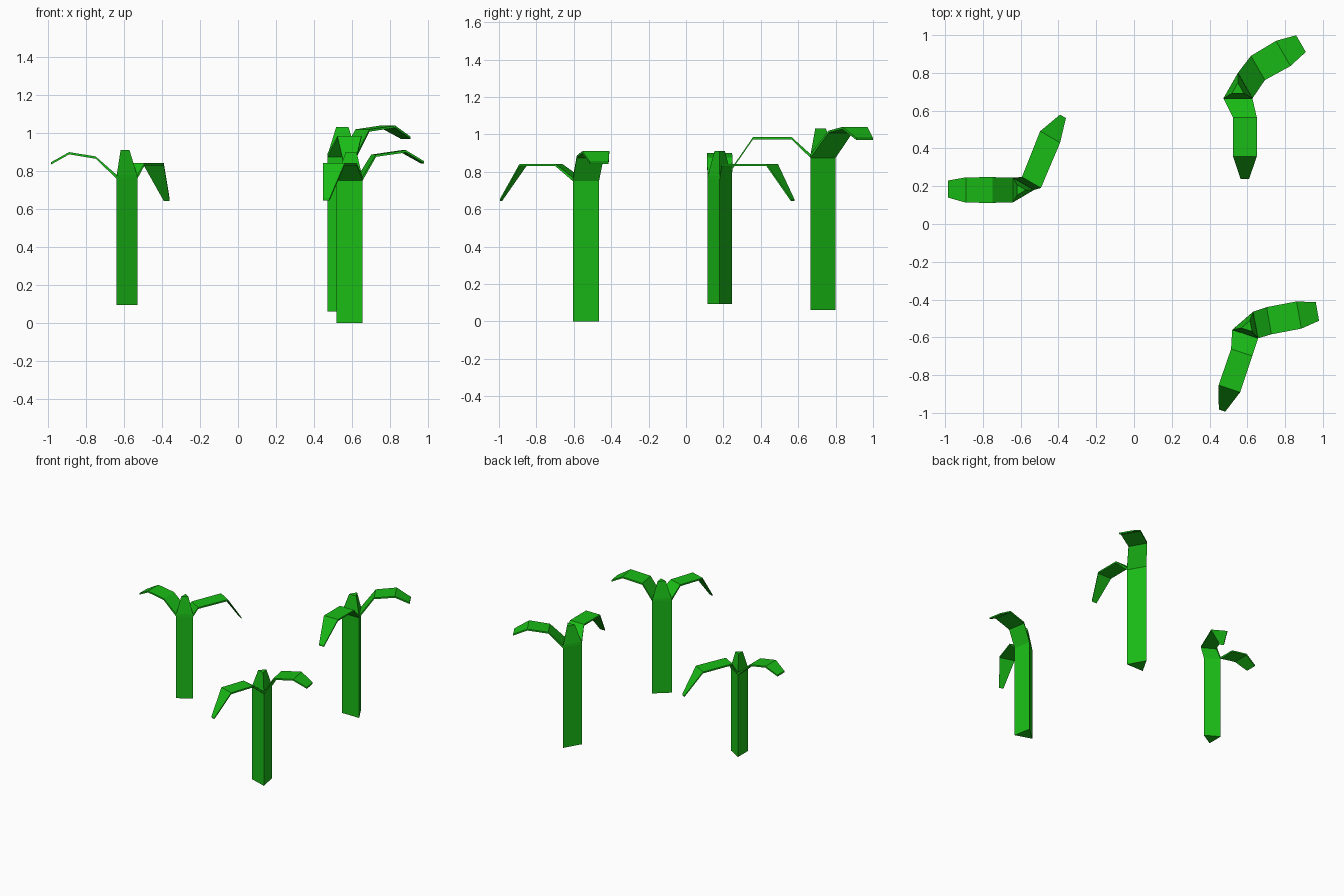
import bpy, bmesh
from math import radians, cos, sin

if "Cube" in bpy.data.objects:
    bpy.data.objects.remove(bpy.data.objects["Cube"])

green = bpy.data.materials.new("green")
green.diffuse_color = (0.01, 0.5, 0.008, 1)
green.use_nodes = True
green.node_tree.nodes["Principled BSDF"].inputs["Base Color"].default_value = green.diffuse_color


def make_loft(name, rings):
    """Skin a list of equal-sized vertex rings and cap both ends."""
    bm = bmesh.new()
    loops = [[bm.verts.new(p) for p in r] for r in rings]
    for a, b in zip(loops, loops[1:]):
        n = len(a)
        for i in range(n):
            j = (i + 1) % n
            bm.faces.new((a[i], a[j], b[j], b[i]))
    bm.faces.new(loops[0][::-1])
    bm.faces.new(loops[-1])
    bmesh.ops.recalc_face_normals(bm, faces=bm.faces)
    me = bpy.data.meshes.new(name)
    bm.to_mesh(me)
    bm.free()
    me.materials.append(green)
    ob = bpy.data.objects.new(name, me)
    bpy.context.collection.objects.link(ob)


def make_stem(name, tri, z0, z1, z2):
    """Triangular stalk with a tapered bud on top."""
    cx, cy = sum(p[0] for p in tri) / 3, sum(p[1] for p in tri) / 3
    ring = lambda s, z: [(cx + (x - cx) * s, cy + (y - cy) * s, z) for x, y in tri]
    make_loft(name, [ring(1, z0), ring(1, z1), ring(0.97, z1 + 0.02), ring(0.42, z2)])


def make_leaf(name, left, right, z, heading, stations, t=0.012):
    """Thin leaf from a stem edge through (x, y, top z, half width) stations."""
    px, py = -sin(radians(heading)), cos(radians(heading))
    rings = [[(*left, z), (*right, z), (*right, z + 0.02), (*left, z + 0.02)]]
    for x, y, h, w in stations:
        l, r = (x + px * w, y + py * w), (x - px * w, y - py * w)
        rings.append([(*l, h - t), (*r, h - t), (*r, h), (*l, h)])
    make_loft(name, rings)


# name, stem triangle, base / top / bud heights, leaves (left corner, right corner, heading, stations)
plants = [
    ("left", [(-0.64, 0.115), (-0.53, 0.18), (-0.64, 0.245)], 0.093, 0.76, 0.912, [
        (0, 2, 180, [(-0.75, 0.18, 0.877, 0.068), (-0.89, 0.18, 0.90, 0.067), (-0.985, 0.185, 0.847, 0.045)]),
        (2, 1, 60, [(-0.543, 0.22, 0.842, 0.058), (-0.444, 0.461, 0.842, 0.061), (-0.376, 0.57, 0.655, 0.018)])]),
    ("back", [(0.473, 0.665), (0.627, 0.665), (0.55, 0.80)], 0.06, 0.875, 1.032, [
        (1, 0, -90, [(0.587, 0.565, 0.985, 0.063), (0.587, 0.358, 0.985, 0.063), (0.587, 0.237, 0.81, 0.022)]),
        (2, 1, 30, [(0.656, 0.826, 1.02, 0.074), (0.79, 0.903, 1.04, 0.077), (0.884, 0.955, 0.982, 0.051)])]),
    ("front", [(0.52, -0.56), (0.657, -0.605), (0.63, -0.465)], 0.0, 0.75, 0.90, [
        (1, 0, -108, [(0.57, -0.68, 0.842, 0.059), (0.505, -0.872, 0.842, 0.06), (0.466, -0.988, 0.657, 0.018)]),
        (2, 1, 10, [(0.715, -0.512, 0.887, 0.073), (0.873, -0.482, 0.91, 0.073), (0.971, -0.463, 0.853, 0.05)])]),
]

for side, tri, z0, z1, z2, leaves in plants:
    make_stem(side + "_stem", tri, z0, z1, z2)
    for kind, (a, b, heading, stations) in zip(("drooping_leaf", "arched_leaf"),
                                               leaves if side != "left" else leaves[::-1]):
        make_leaf(f"{side}_{kind}", tri[a], tri[b], z1, heading, stations)
